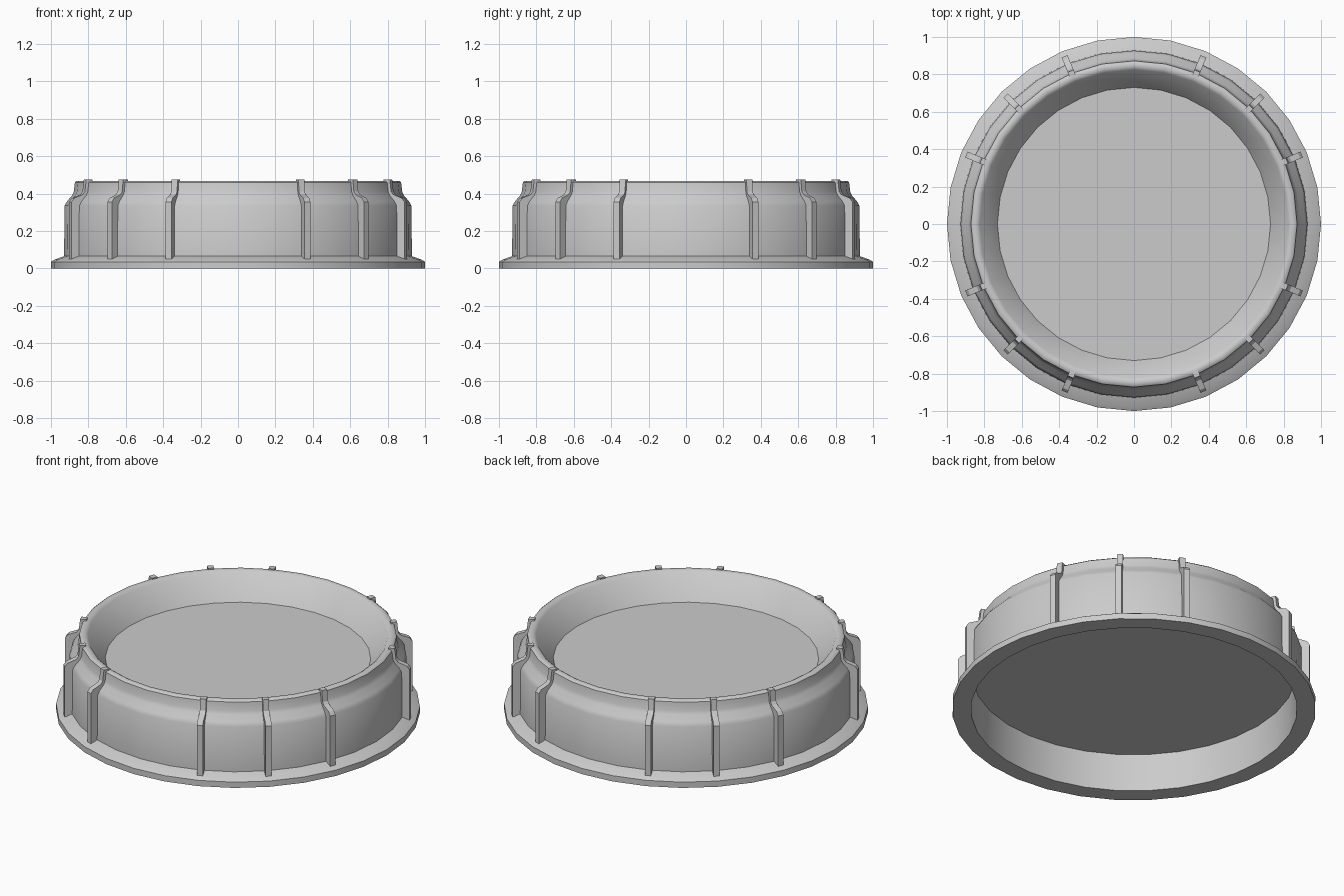
import bpy, bmesh
from math import cos, sin, pi, radians

if "Cube" in bpy.data.objects:
    bpy.data.objects.remove(bpy.data.objects["Cube"])

SIDES = 32


def finish(name, bm, angle):
    bmesh.ops.recalc_face_normals(bm, faces=bm.faces)
    mesh = bpy.data.meshes.new(name)
    bm.to_mesh(mesh)
    bm.free()
    ob = bpy.data.objects.new(name, mesh)
    bpy.context.collection.objects.link(ob)
    bpy.ops.object.select_all(action='DESELECT')
    ob.select_set(True)
    bpy.context.view_layer.objects.active = ob
    if angle:
        bpy.ops.object.shade_smooth_by_angle(angle=radians(angle))
    return ob


def revolve(name, profile):
    """Spin an open (radius, z) profile round z and cap both ends."""
    bm = bmesh.new()
    rings = [[bm.verts.new((r * cos(2 * pi * i / SIDES), r * sin(2 * pi * i / SIDES), z))
              for i in range(SIDES)] for r, z in profile]
    for a, b in zip(rings, rings[1:]):
        for i in range(SIDES):
            j = (i + 1) % SIDES
            bm.faces.new((a[i], a[j], b[j], b[i]))
    bm.faces.new(rings[0])
    bm.faces.new(rings[-1])
    return finish(name, bm, 40)


def rib(name, angle, profile, width):
    """Extrude a (radius, z) outline sideways and turn it to its angle."""
    bm = bmesh.new()
    c, s = cos(angle), sin(angle)
    sides = [[bm.verts.new((r * c - w * s, r * s + w * c, z)) for r, z in profile]
             for w in (-width / 2, width / 2)]
    n = len(profile)
    for i in range(n):
        j = (i + 1) % n
        bm.faces.new((sides[0][i], sides[0][j], sides[1][j], sides[1][i]))
    bm.faces.new(sides[0])
    bm.faces.new(sides[1])
    return finish(name, bm, 0)


# Cap body: underside recess, flange, wall, shoulder, rim, sunken top panel
revolve("cap_body", [
    (0.89, 0.225), (0.897, 0.0), (1.0, 0.0), (1.0, 0.035), (0.98, 0.047),
    (0.93, 0.065), (0.927, 0.335), (0.915, 0.357), (0.887, 0.39), (0.878, 0.41),
    (0.872, 0.46), (0.862, 0.468), (0.84, 0.468), (0.825, 0.458), (0.73, 0.32)])

# Grip ribs in four groups of three
outline = [(0.90, 0.04), (0.97, 0.04), (0.97, 0.355), (0.955, 0.375), (0.905, 0.395),
           (0.893, 0.41), (0.885, 0.476), (0.85, 0.476), (0.85, 0.455), (0.87, 0.38),
           (0.90, 0.33)]
for quarter in range(4):
    for k in (1, 2, 3):
        rib(f"grip_rib_{quarter * 3 + k}", radians(90 * quarter + 22.5 * k), outline, 0.034)
